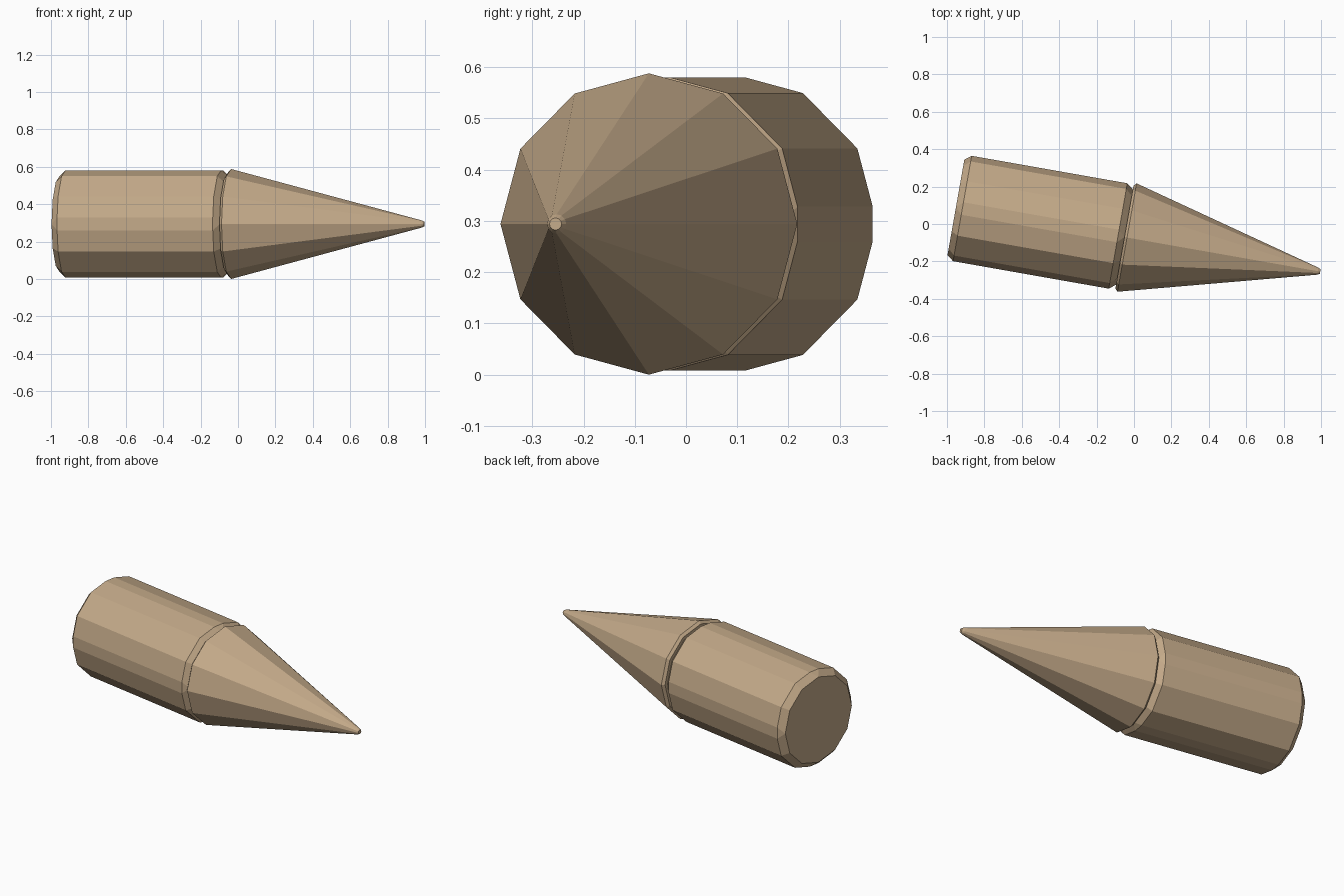
import bpy, bmesh
from math import radians, cos, sin, pi
from mathutils import Matrix, Vector

if "Cube" in bpy.data.objects:
    bpy.data.objects.remove(bpy.data.objects["Cube"])

SIDES = 12
wood = bpy.data.materials.new("wood_brown")
wood.diffuse_color = (0.55, 0.40, 0.25, 1)
wood.use_nodes = True
wood.node_tree.nodes["Principled BSDF"].inputs["Base Color"].default_value = wood.diffuse_color

# Local +x is the long axis, turned ten degrees; origin is the body/tip joint
PLACE = Matrix.Translation((-0.051, -0.070, 0.294)) @ Matrix.Rotation(radians(-10), 4, 'Z')


def lathe(bm, profile):
    """Faceted solid of revolution about x from (axial, radius) points."""
    rings = [[bm.verts.new((s, r * cos(2 * pi * i / SIDES), r * sin(2 * pi * i / SIDES)))
              for i in range(SIDES)] for s, r in profile]
    for a, b in zip(rings, rings[1:]):
        for i in range(SIDES):
            j = (i + 1) % SIDES
            bm.faces.new((a[i], a[j], b[j], b[i]))
    bm.faces.new(rings[0])
    bm.faces.new(rings[-1])
    bmesh.ops.recalc_face_normals(bm, faces=bm.faces)


def finish(bm, name):
    bmesh.ops.transform(bm, matrix=PLACE, verts=bm.verts)
    bmesh.ops.recalc_face_normals(bm, faces=bm.faces)
    mesh = bpy.data.meshes.new(name)
    bm.to_mesh(mesh)
    bm.free()
    mesh.materials.append(wood)
    bpy.context.collection.objects.link(bpy.data.objects.new(name, mesh))


# Log body: both end rims and the four quarter-turn long edges are chamfered
bm = bmesh.new()
lathe(bm, [(-0.915, 0.295), (0, 0.295)])


def is_chamfered(edge):
    d = edge.verts[1].co - edge.verts[0].co
    if abs(d.x) < 0.01:
        return True
    y, z = edge.verts[0].co.yz
    return min(abs(y), abs(z)) < 0.01


bmesh.ops.bevel(bm, geom=[e for e in bm.edges if is_chamfered(e)], offset=0.035,
                offset_type='OFFSET', segments=1, profile=0.5, affect='EDGES')
finish(bm, "log_body")

# Sharpened tip: small chamfer at the base and at the blunt point
bm = bmesh.new()
lathe(bm, [(0.0, 0.279), (0.014, 0.294), (1.050, 0.019), (1.063, 0.012)])
finish(bm, "pointed_tip")
